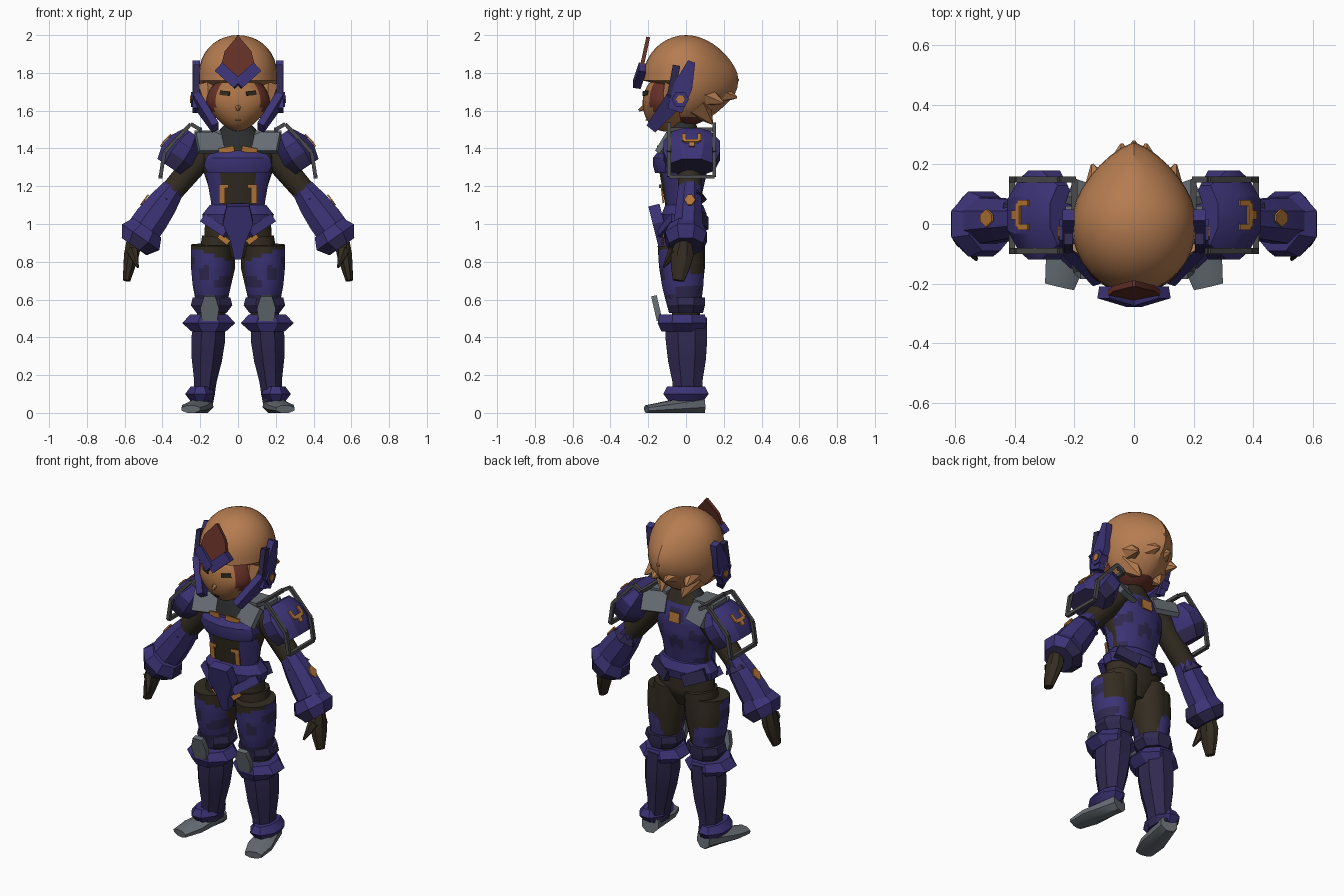
import bpy
import bmesh
from math import sin, cos, pi, radians
from mathutils import Vector, Matrix

default_cube = bpy.data.objects.get("Cube")
if default_cube:
    bpy.data.objects.remove(default_cube, do_unlink=True)

SIDEWAYS, BACKWARD, UPWARD = Vector((1, 0, 0)), Vector((0, 1, 0)), Vector((0, 0, 1))


def material(name, *colour):
    mat = bpy.data.materials.new(name)
    mat.use_nodes = True
    mat.diffuse_color = (*colour, 1)
    shader = mat.node_tree.nodes["Principled BSDF"]
    shader.inputs["Base Color"].default_value = (*colour, 1)
    return mat


hair = material("copper hair", .46, .2, .08)
skin = material("tan skin", .4, .17, .06)
red = material("dark red", .13, .03, .02)
purple = material("armour purple", .045, .033, .18)
dark = material("deep purple", .03, .022, .08)
suit = material("brown suit", .033, .025, .015)
grey = material("steel grey", .13, .15, .17)
rail_grey = material("rail grey", .07, .07, .075)
charcoal = material("charcoal", .025, .026, .028)
gold = material("gold trim", .45, .18, .04)


def finish(name, bm, mats, mirrored=False, rule=None):
    """Turn the bmesh into an object, colour faces by rule and keep hard edges crisp."""
    bmesh.ops.recalc_face_normals(bm, faces=bm.faces)
    if rule:
        for face in bm.faces:
            face.material_index = mats.index(rule(face.calc_center_median()))
    mesh = bpy.data.meshes.new(name)
    bm.to_mesh(mesh)
    bm.free()
    part = bpy.data.objects.new(name, mesh)
    bpy.context.collection.objects.link(part)
    for mat in mats:
        mesh.materials.append(mat)
    bpy.ops.object.select_all(action='DESELECT')
    part.select_set(True)
    bpy.context.view_layer.objects.active = part
    bpy.ops.object.shade_smooth_by_angle(angle=radians(30))
    if mirrored:
        part.modifiers.new("Mirror", 'MIRROR')


def sample(values, t):
    """Read evenly spaced values at t from start to end."""
    place = t * (len(values) - 1)
    low = int(place)
    high = min(low + 1, len(values) - 1)
    return values[low] + (values[high] - values[low]) * (place - low)


def tube(name, start, end, widths, depths, *mats, sides=8, facing=BACKWARD, sections=0, rule=None):
    """Sweep a polygon from start to end; depths run along facing, widths across it."""
    start, end = Vector(start), Vector(end)
    along = (end - start).normalized()
    deep = (facing - along * facing.dot(along)).normalized()
    wide = deep.cross(along)
    sections = sections or max(len(widths), len(depths), 2)
    bm = bmesh.new()
    loops = []
    for step in range(sections):
        t = step / (sections - 1)
        loop = []
        for side in range(sides):
            angle = 2 * pi * (side + .5) / sides
            across = wide * cos(angle) * sample(widths, t) + deep * sin(angle) * sample(depths, t)
            loop.append(bm.verts.new(start.lerp(end, t) + across / cos(pi / sides)))
        loops.append(loop)
    for lower, upper in zip(loops, loops[1:]):
        for i in range(sides):
            j = (i + 1) % sides
            bm.faces.new((lower[i], lower[j], upper[j], upper[i]))
    bm.faces.new(loops[0])
    bm.faces.new(loops[-1])
    finish(name, bm, mats, mirrored=any((start.x, end.x)), rule=rule)


def bar(name, start, end, width, thickness, mat, facing=BACKWARD):
    tube(name, start, end, [width], [thickness], mat, sides=4, facing=facing)


def spike(name, base, tip, radius, mat):
    tube(name, base, tip, [radius, .005], [radius, .005], mat, sides=6)


def ball(name, centre, radii, reshape, rule, *mats):
    bm = bmesh.new()
    bmesh.ops.create_uvsphere(bm, u_segments=32, v_segments=20, radius=1)
    bmesh.ops.transform(bm, matrix=Matrix.LocRotScale(centre, None, radii), verts=bm.verts)
    for vert in bm.verts:
        reshape(vert.co)
    finish(name, bm, mats, rule=rule)


# Hair shell, open over the face and drawn to a wedge at the back
def shape_hair(co):
    if co.y > 0:
        co.y *= 1.2 - 1.5 * abs(co.x)
        co.y *= 1 - 1.5 * max(0, 1.7 - co.z) - .8 * max(0, co.z - 1.8)
    elif co.z < 1.73:
        co.y *= .3
    crown = 1 + .5 * max(0, co.z - 1.8)
    co.x *= crown


ball("hair", (0, 0, 1.76), (.21, .23, .24), shape_hair,
     lambda c: red if c.z < 1.56 else hair, hair, red)
spike("rear_hair_tip", (0, .1, 1.8), (0, .28, 1.76), .1, hair)
spike("rear_hair_locks", (.05, .1, 1.71), (.04, .27, 1.67), .09, hair)
spike("side_hair_locks", (.1, .06, 1.7), (.14, .2, 1.64), .08, hair)
spike("nape_locks", (.09, .06, 1.63), (.07, .14, 1.53), .07, hair)
spike("temple_locks", (.16, -.06, 1.73), (.15, -.13, 1.57), .05, hair)


# Face with a narrow chin and painted cheeks
def shape_face(co):
    co.x *= 1 - 2.5 * max(0, 1.64 - co.z)


def face_colour(c):
    painted = 1.6 < c.z < 1.77 and abs(c.x) > .09 + .3 * (1.74 - c.z)
    return red if painted else skin


ball("face", (0, -.11, 1.64), (.17, .12, .15), shape_face, face_colour, skin, red)
spike("nose", (0, -.2, 1.63), (0, -.25, 1.6), .02, skin)
bar("mouth", (0, -.21, 1.55), (.015, -.21, 1.55), .003, .004, suit)
bar("eyes", (.045, -.227, 1.69), (.095, -.203, 1.695), .012, .004, suit)

# Forehead crest
tube("crest_gem", (0, -.25, 1.76), (0, -.2, 1.99), [.03, .09, .07, .005], [.01], red, sides=4)
bar("crest_chevron", (0, -.26, 1.74), (.1, -.23, 1.83), .03, .02, purple)

# Ear guards
tube("ear_fins", (.22, -.06, 1.6), (.22, .03, 1.86), [.04, .05, .02], [.02], purple,
     sides=4, facing=SIDEWAYS)
bar("ear_small_fins", (.22, -.08, 1.68), (.22, -.05, 1.84), .02, .015, dark, SIDEWAYS)
tube("jaw_guards", (.22, -.06, 1.66), (.12, -.18, 1.51), [.05, .03], [.02], purple,
     sides=4, facing=SIDEWAYS)
tube("ear_knobs", (.2, -.03, 1.66), (.25, -.03, 1.66), [.04], [.04], purple, sides=6)
tube("ear_knob_centres", (.25, -.03, 1.66), (.255, -.03, 1.66), [.02], [.02], gold, sides=6)


# Patterned cloth and torso
def camo(c):
    wave = sin(33 * abs(c.x) + 9 * c.y) * sin(37 * c.z + 14 * abs(c.x))
    return dark if wave > .4 else purple


def torso_colour(c):
    if c.z > 1.41 and c.y < .03:
        return charcoal
    return camo(c) if 1.07 < c.z < 1.46 and c.y > .02 else suit


tube("torso", (0, -.01, .82), (0, -.01, 1.54), [.06, .18, .175, .14, .15, .18, .19, .14, .06],
     [.06, .1, .1, .08, .1, .12, .12, .09, .06], purple, dark, suit, charcoal,
     sides=32, sections=33, rule=torso_colour)
tube("chest_plate", (0, -.08, 1.27), (0, -.08, 1.39), [.16, .18, .17, .13], [.08, .09, .09, .06],
     purple, sides=10)
tube("rib_band", (0, -.03, 1.1), (0, -.03, 1.27), [.14, .17], [.08, .11], purple, suit, sides=16,
     rule=lambda c: suit if abs(c.x) < .1 and c.y < 0 else purple)
bar("chest_trim", (.02, -.15, 1.4), (.1, -.13, 1.385), .015, .004, gold)
bar("belly_trim", (.085, -.12, 1.11), (.085, -.13, 1.2), .015, .004, gold)
bar("belly_top_trim", (.05, -.14, 1.2), (.1, -.13, 1.2), .01, .004, gold)
bar("hip_trim", (.05, -.125, .9), (.1, -.12, .94), .015, .004, gold)
bar("back_badge", (0, .115, 1.35), (0, .11, 1.41), .035, .004, gold)

# Belt
tube("belt", (0, -.01, 1), (0, -.01, 1.1), [.18, .19, .15], [.11, .12, .1], purple, sides=12)
tube("buckle", (0, -.1, .82), (0, -.17, 1.1), [.02, .04, .08, .06], [.03], purple, sides=4)
bar("hip_straps", (.06, -.13, .95), (.18, -.06, 1.03), .025, .02, purple)
bar("rear_hip_straps", (.05, .1, 1), (.17, .05, 1.05), .035, .02, dark)


# Legs
def thigh_colour(c):
    if c.z > .74 and c.y > .03 or c.z > .78 + .4 * c.x:
        return suit
    return dark if c.z < .62 else camo(c)


tube("thighs", (.1, 0, .93), (.15, 0, .45), [.09, .1, .08, .07], [.1, .1, .08, .07], suit, sides=16)
tube("thigh_armour", (.14, -.01, .57), (.14, -.03, .89), [.08, .1, .11, .11], [.09, .11, .12, .12],
     purple, dark, suit, sides=24, sections=17, rule=thigh_colour)
tube("knee_bands", (.14, 0, .53), (.14, 0, .61), [.08, .11, .1], [.09, .1, .1], dark)
tube("knee_guards", (.15, -.14, .49), (.15, -.17, .62), [.04, .05, .03], [.015], grey, sides=4)
tube("boots", (.15, 0, .5), (.18, .01, .06), [.08, .09, .08, .06, .05], [.11, .11, .1, .08, .08], dark)
tube("boot_tops", (.155, -.02, .43), (.155, -.02, .52), [.09, .14, .1], [.11, .13, .12], purple)
tube("ankle_bands", (.2, 0, .06), (.2, 0, .14), [.05, .08, .05], [.09, .12, .1], purple)
tube("feet", (.18, .09, .05), (.25, -.21, .02), [.05, .06, .07, .05], [.05, .02], grey, facing=UPWARD)

# Arms
tube("upper_arms", (.14, .02, 1.42), (.37, .02, 1.15), [.07, .06], [.07, .06], suit, sides=12)
tube("forearms", (.34, .02, 1.19), (.52, .01, .94), [.06, .08, .09, .09], [.06, .08], purple)
tube("cuffs", (.48, 0, .98), (.55, 0, .88), [.09, .12, .08], [.09, .11, .09], purple, dark,
     rule=lambda c: dark if c.z < .91 else purple)
spike("elbow_points", (.38, .03, 1.13), (.32, .03, 1.23), .07, dark)
tube("forearm_marks", (.475, .02, 1.155), (.515, .02, 1.1), [.01, .03, .01], [.004], gold,
     sides=4, facing=SIDEWAYS)
tube("hands", (.55, -.01, .91), (.59, -.04, .7), [.04, .04, .03, .02], [.04, .06, .05, .03], suit)
spike("thumbs", (.56, -.06, .86), (.53, -.12, .77), .03, suit)

# Shoulder armour
tube("shoulder_pads", (.24, .03, 1.48), (.36, .03, 1.3), [.05, .09, .1, .08], [.1, .15, .15, .12],
     purple, dark, rule=lambda c: dark if c.z < 1.33 else purple)
for y in (-.01, .07):
    bar("shoulder_marks", (.355, y, 1.475), (.39, y, 1.44), .01, .004, gold, SIDEWAYS)
bar("shoulder_cross_marks", (.39, -.01, 1.44), (.39, .07, 1.44), .01, .004, gold, SIDEWAYS + UPWARD)
bar("shoulder_stem_marks", (.39, .03, 1.44), (.41, .03, 1.41), .015, .004, gold, SIDEWAYS)

# Rails looped around each shoulder pad
rail = [(.2, 1.5), (.25, 1.53), (.39, 1.38), (.41, 1.25)]
loop = [(x, .15, z) for x, z in rail] + [(x, -.09, z) for x, z in reversed(rail)]
for start, end in zip(loop, loop[1:] + loop[:1]):
    across = SIDEWAYS if start[1] != end[1] else BACKWARD
    bar("shoulder_rails", start, end, .01, .01, rail_grey, across)

# Collar plates folded over the shoulders
strap = [(.14, -.13, 1.38), (.16, -.07, 1.48), (.16, .06, 1.48), (.14, .12, 1.38)]
for start, end in zip(strap, strap[1:]):
    bar("collar_plates", start, end, .07, .015, grey, UPWARD)
